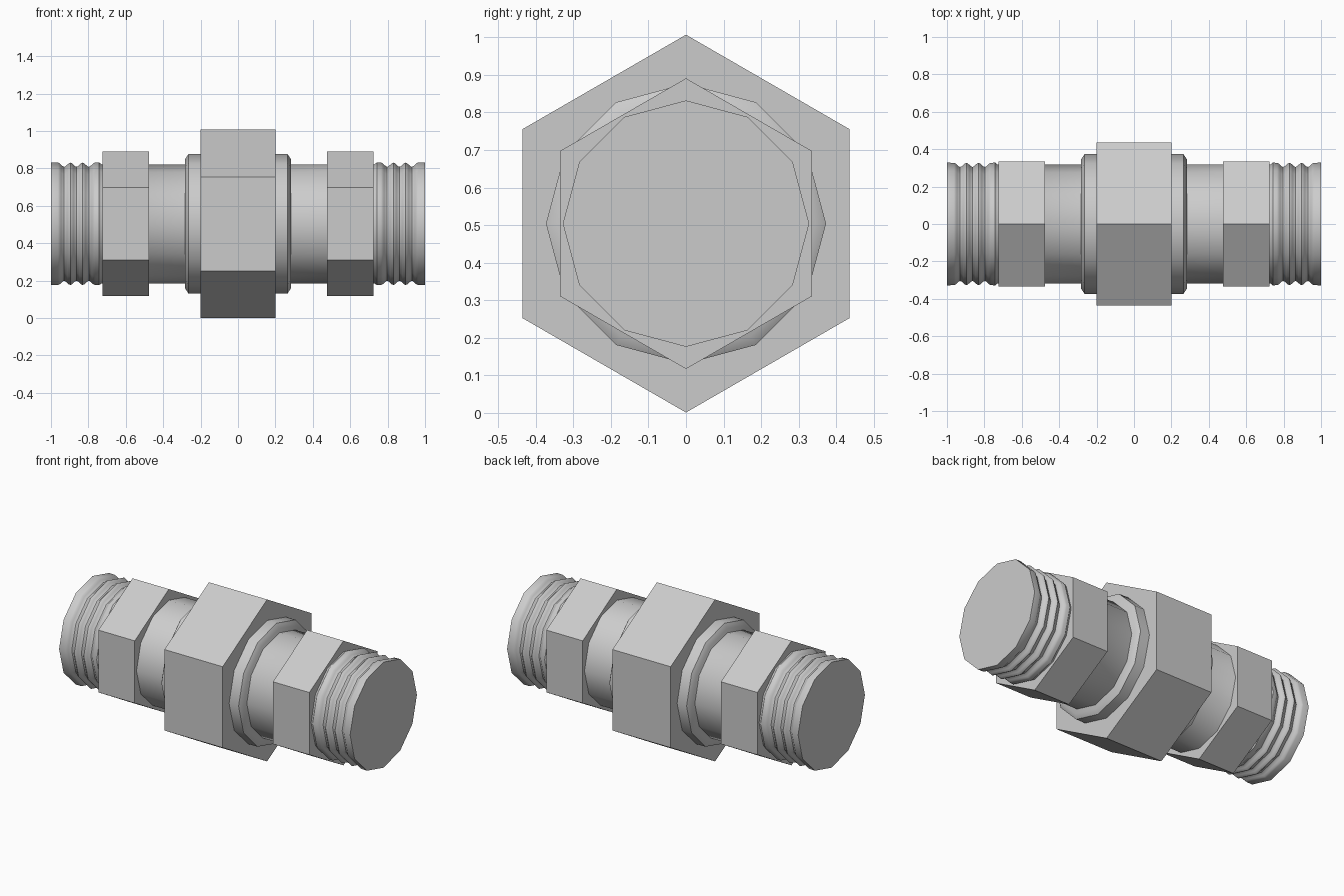
import bpy, bmesh
from math import sin, cos, pi, radians

cube = bpy.data.objects.get("Cube")
if cube:
    bpy.data.objects.remove(cube, do_unlink=True)

AXIS_Z = 0.504

GREY = (0.6, 0.6, 0.6, 1)
steel = bpy.data.materials.new("grey_metal")
steel.use_nodes = True
steel.diffuse_color = GREY
steel.node_tree.nodes["Principled BSDF"].inputs["Base Color"].default_value = GREY


def lathe(name, profile, sides, smooth=True):
    """Revolve (x, radius) points around the long axis and cap both ends."""
    bm = bmesh.new()
    rings = []
    for x, r in profile:
        angles = [2 * pi * i / sides for i in range(sides)]
        rings.append([bm.verts.new((x, r * sin(a), r * cos(a))) for a in angles])
    for a, b in zip(rings, rings[1:]):
        for i in range(sides):
            j = (i + 1) % sides
            bm.faces.new((a[i], a[j], b[j], b[i]))
    bm.faces.new(rings[0])
    bm.faces.new(rings[-1])
    bmesh.ops.recalc_face_normals(bm, faces=bm.faces)
    mesh = bpy.data.meshes.new(name)
    bm.to_mesh(mesh)
    bm.free()
    mesh.materials.append(steel)
    obj = bpy.data.objects.new(name, mesh)
    obj.location.z = AXIS_Z
    bpy.context.collection.objects.link(obj)
    if smooth:
        bpy.ops.object.select_all(action="DESELECT")
        obj.select_set(True)
        bpy.context.view_layer.objects.active = obj
        bpy.ops.object.shade_smooth_by_angle(angle=radians(40))
    return obj


def mirrored(half):
    """Complete a profile that runs from the left end to the middle."""
    return half + [(-x, r) for x, r in reversed(half)]


# Pipe body: end lip, three rounded thread grooves, shoulder, plain shank
THREAD_START, THREAD_END, GROOVES, STEPS = -0.962, -0.765, 3, 8
half = [(-1.0, 0.328)]
for i in range(GROOVES * STEPS + 1):
    t = i / (GROOVES * STEPS)
    x = THREAD_START + t * (THREAD_END - THREAD_START)
    half.append((x, 0.316 + 0.011 * cos(2 * pi * GROOVES * t)))
half += [(-0.742, 0.328), (-0.73, 0.318)]
lathe("pipe_body", mirrored(half), 12)

# Chamfered collar behind the middle nut
lathe("collar", mirrored([(-0.283, 0.345), (-0.265, 0.373)]), 12)

# Hexagonal nuts
lathe("middle_nut", [(-0.2, 0.503), (0.2, 0.503)], 6, smooth=False)
for name, side in (("left_nut", 1), ("right_nut", -1)):
    lathe(name, [(side * 0.475, 0.387), (side * 0.725, 0.387)], 6, smooth=False)
